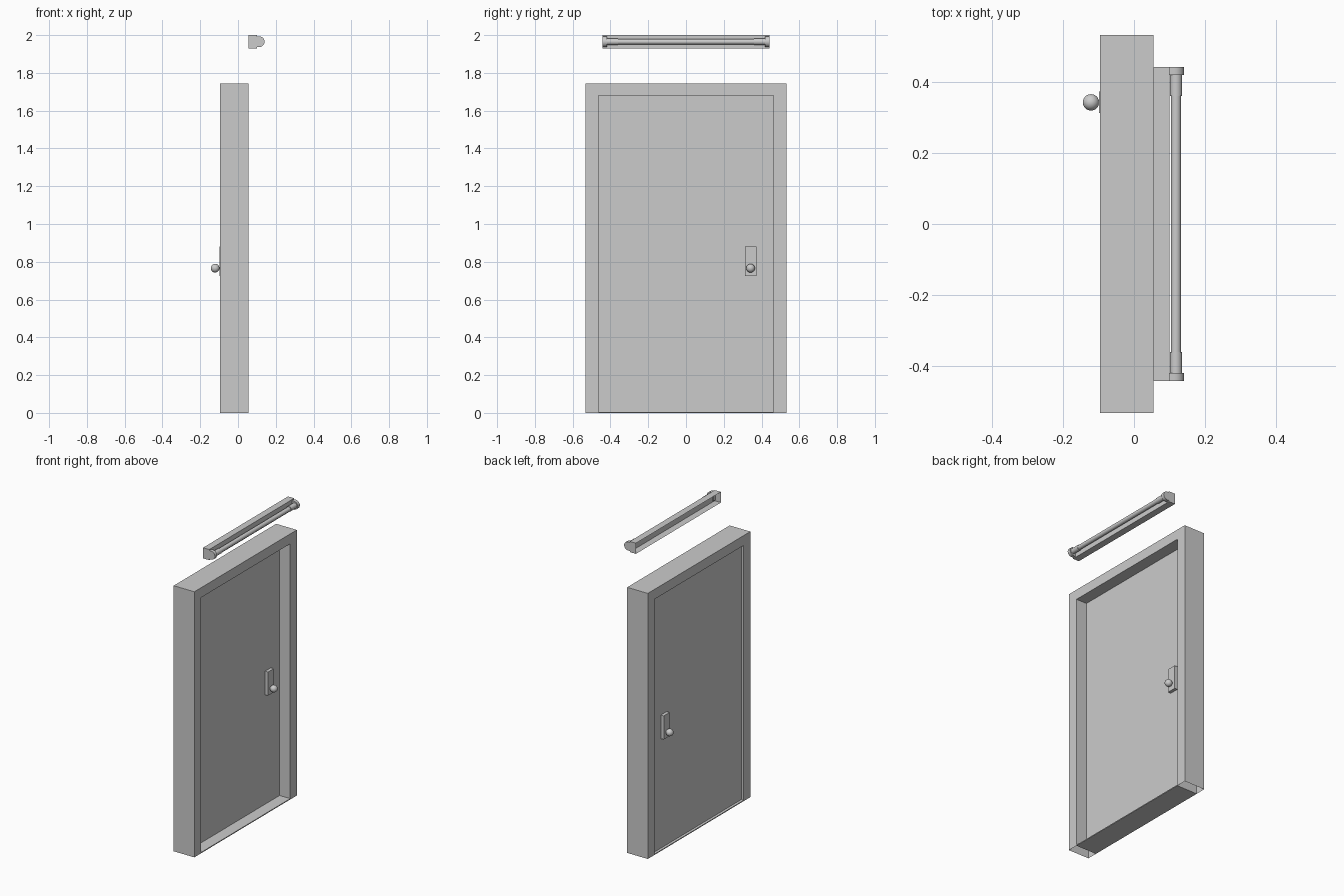
import bpy, bmesh, math
from mathutils import Matrix

if "Cube" in bpy.data.objects:
    bpy.data.objects.remove(bpy.data.objects["Cube"])


def finish(name, bm, smooth=False):
    bmesh.ops.recalc_face_normals(bm, faces=bm.faces[:])
    me = bpy.data.meshes.new(name)
    bm.to_mesh(me)
    bm.free()
    ob = bpy.data.objects.new(name, me)
    bpy.context.collection.objects.link(ob)
    if smooth:
        bpy.ops.object.select_all(action='DESELECT')
        ob.select_set(True)
        bpy.context.view_layer.objects.active = ob
        bpy.ops.object.shade_smooth_by_angle(angle=math.radians(40))
    return ob


def prism(name, pts, direction, drop=None, smooth=False):
    """Extrude a closed outline; optionally drop faces chosen by a test."""
    bm = bmesh.new()
    face = bm.faces.new([bm.verts.new(p) for p in pts])
    ext = bmesh.ops.extrude_face_region(bm, geom=[face], use_keep_orig=True)
    verts = [g for g in ext["geom"] if isinstance(g, bmesh.types.BMVert)]
    bmesh.ops.translate(bm, vec=direction, verts=verts)
    bmesh.ops.recalc_face_normals(bm, faces=bm.faces[:])
    if drop:
        bmesh.ops.delete(bm, geom=[f for f in bm.faces if drop(f)], context='FACES')
    return finish(name, bm, smooth)


def box(name, x0, x1, y0, y1, z0, z1, drop=None):
    pts = [(x0, y0, z0), (x1, y0, z0), (x1, y1, z0), (x0, y1, z0)]
    return prism(name, pts, (0, 0, z1 - z0), drop)


def rod(name, x, z, y0, y1, r, sides=24):
    pts = [(x + r * math.cos(a), y0, z + r * math.sin(a))
           for a in (2 * math.pi * i / sides for i in range(sides))]
    return prism(name, pts, (0, y1 - y0, 0), smooth=True)


# Door frame: inverted U with open feet
X0, X1 = -0.095, 0.055
outline = [(-0.532, 0), (-0.532, 1.745), (0.532, 1.745), (0.532, 0),
           (0.463, 0), (0.463, 1.68), (-0.463, 1.68), (-0.463, 0)]
prism("door_frame", [(X0, y, z) for y, z in outline], (X1 - X0, 0, 0),
      drop=lambda f: f.normal.z < -0.9 and f.calc_center_median().z < 0.1)
box("threshold", X0, X1, -0.463, 0.463, 0, 0.006)

# Door leaf
D0, D1 = -0.078, -0.022
box("door_leaf", D0, D1, -0.463, 0.463, 0.006, 1.68)

# Lock plate and knob on both sides
for label, face, s in (("outer", D1, 1), ("inner", D0, -1)):
    a, b = sorted((face, face + s * 0.021))
    box(label + "_lock_plate", a, b, 0.312, 0.372, 0.725, 0.88)
    bm = bmesh.new()
    bmesh.ops.create_uvsphere(bm, u_segments=24, v_segments=14, radius=0.023,
                              matrix=Matrix.Translation((face + s * 0.043, 0.342, 0.766)))
    finish(label + "_knob", bm, True)

# Lamp housing: channel with open back
ZC = 1.965
box("lamp_housing", 0.055, 0.1, -0.441, 0.441, 1.93, 2.0,
    drop=lambda f: f.normal.x < -0.9)

# Lamp tube
rod("lamp_tube", 0.118, ZC, -0.425, 0.425, 0.0145)

# End caps with rounded nose, and tube sockets
nose = [(0.113 + 0.028 * math.cos(a), ZC + 0.028 * math.sin(a))
        for a in (math.radians(-90 + 15 * i) for i in range(13))]
cap = [(0.095, ZC - 0.028)] + nose + [(0.095, ZC + 0.028)]
for label, s in (("left", -1), ("right", 1)):
    prism(label + "_lamp_cap", [(x, s * 0.441, z) for x, z in cap],
          (0, -s * 0.022, 0), smooth=True)
    rod(label + "_tube_socket", 0.118, ZC, s * 0.36, s * 0.42, 0.0175)
